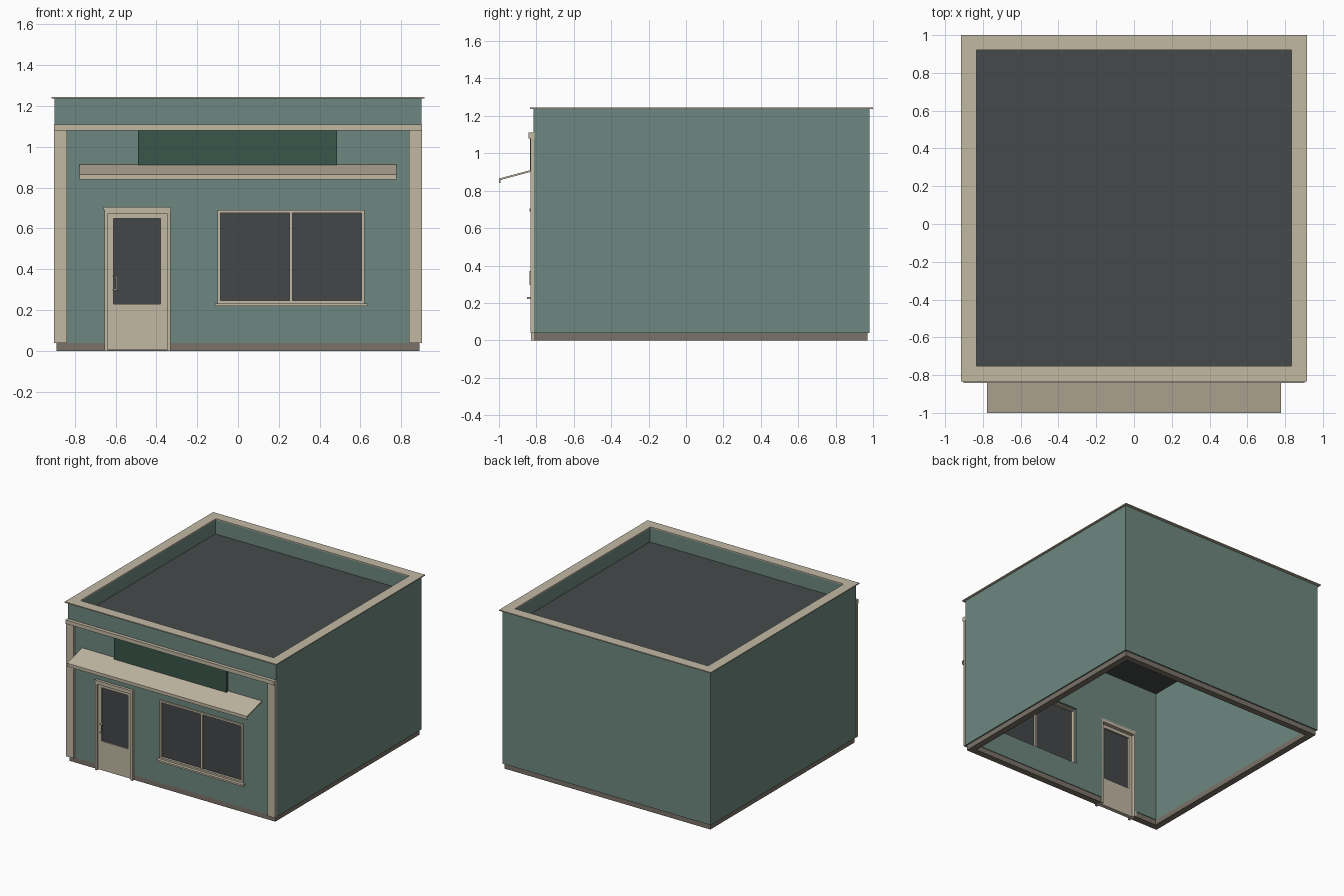
import bpy
import bmesh

cube = bpy.data.objects.get("Cube")
if cube:
    bpy.data.objects.remove(cube, do_unlink=True)


def material(name, rgb):
    m = bpy.data.materials.new(name)
    m.use_nodes = True
    m.diffuse_color = (*rgb, 1)
    for node in m.node_tree.nodes:
        if node.type == 'BSDF_PRINCIPLED':
            node.inputs["Base Color"].default_value = (*rgb, 1)
    return m


GREEN = material("sage_green_wall", (0.155, 0.245, 0.215))
CREAM = material("cream_trim", (0.54, 0.48, 0.37))
STONE = material("grey_brown_plinth", (0.195, 0.17, 0.138))
ROOF = material("charcoal_roof", (0.06, 0.068, 0.07))
GLASS = material("dark_glass", (0.056, 0.062, 0.066))
SIGN = material("dark_green_sign", (0.04, 0.092, 0.066))


def add_object(name, bm, mat):
    bmesh.ops.recalc_face_normals(bm, faces=bm.faces)
    mesh = bpy.data.meshes.new(name)
    bm.to_mesh(mesh)
    bm.free()
    obj = bpy.data.objects.new(name, mesh)
    if mat:
        mesh.materials.append(mat)
    bpy.context.scene.collection.objects.link(obj)
    return obj


def box(name, x, y, z, mat):
    """Box from (low, high) pairs on each axis."""
    bm = bmesh.new()
    bmesh.ops.create_cube(bm, size=1)
    for v in bm.verts:
        v.co = [lo + (c + 0.5) * (hi - lo) for c, (lo, hi) in zip(v.co, (x, y, z))]
    return add_object(name, bm, mat)


def extrude(bm, vec):
    new = bmesh.ops.extrude_face_region(bm, geom=bm.faces[:])["geom"]
    bmesh.ops.translate(bm, vec=vec, verts=[g for g in new if isinstance(g, bmesh.types.BMVert)])


def ring(name, half_x, y, width, z, mat):
    """Rectangular ring of walls with the given outer size and thickness."""
    bm = bmesh.new()

    def loop(d):
        hx, y0, y1 = half_x - d, y[0] + d, y[1] - d
        return [bm.verts.new((a, b, z[0])) for a, b in ((-hx, y0), (hx, y0), (hx, y1), (-hx, y1))]

    outer, inner = loop(0), loop(width)
    for i in range(4):
        j = (i + 1) % 4
        bm.faces.new((outer[i], outer[j], inner[j], inner[i]))
    extrude(bm, (0, 0, z[1] - z[0]))
    return add_object(name, bm, mat)


def cut(obj, x, z):
    """Cut an opening through the front wall."""
    cutter = box("opening_cutter", x, (-0.9, -0.7), z, None)
    cutter.hide_render = True
    mod = obj.modifiers.new("opening", 'BOOLEAN')
    mod.operation, mod.solver, mod.object = 'DIFFERENCE', 'EXACT', cutter
    deps = bpy.context.evaluated_depsgraph_get()
    result = bpy.data.meshes.new_from_object(obj.evaluated_get(deps))
    obj.modifiers.clear()
    obj.data = result
    bpy.data.objects.remove(cutter, do_unlink=True)


def frame(name, x, y, z, w, mat, bottom=True):
    """Side jambs, head and optional bottom rail around an opening."""
    box(name + "_side_right", (x[0], x[0] + w), y, z, mat)
    box(name + "_side_left", (x[1] - w, x[1]), y, z, mat)
    inner = (x[0] + w, x[1] - w)
    box(name + "_head", inner, y, (z[1] - w, z[1]), mat)
    if bottom:
        box(name + "_bottom", inner, y, (z[0], z[0] + w), mat)


# Shell: plinth, walls, roof and coping
DOOR_X, WIN_X, WIN_Z = (-0.645, -0.338), (-0.095, 0.615), (0.232, 0.685)
plinth = ring("plinth", 0.89, (-0.81, 0.97), 0.05, (0, 0.04), STONE)
walls = ring("walls", 0.9, (-0.815, 0.98), 0.06, (0.04, 1.237), GREEN)
cut(plinth, DOOR_X, (-0.1, 0.1))
cut(walls, DOOR_X, (-0.1, 0.695))
cut(walls, WIN_X, WIN_Z)
box("roof", (-0.845, 0.845), (-0.76, 0.925), (1.085, 1.125), ROOF)
ring("coping", 0.915, (-0.833, 1.0), 0.08, (1.237, 1.245), CREAM)

# Front trim and sign board
for side, s in (("left", 1), ("right", -1)):
    box("pilaster_" + side, sorted((s * 0.838, s * 0.902)), (-0.832, -0.814), (0.04, 1.08), CREAM)
box("cornice", (-0.902, 0.902), (-0.842, -0.81), (1.08, 1.11), CREAM)
box("sign_board", (-0.49, 0.485), (-0.834, -0.814), (0.91, 1.08), SIGN)

# Awning with a turned-down front lip
bm = bmesh.new()
profile = [(-0.814, 0.915), (-1, 0.865), (-1, 0.84), (-0.993, 0.84), (-0.993, 0.857), (-0.814, 0.905)]
bm.faces.new([bm.verts.new((-0.777, y, z)) for y, z in profile])
extrude(bm, (1.554, 0, 0))
add_object("awning", bm, CREAM)

# Window
frame("window_frame", (-0.1, 0.62), (-0.826, -0.775), (0.232, 0.69), 0.014, CREAM)
box("window_mullion", (0.253, 0.267), (-0.822, -0.785), (0.245, 0.677), CREAM)
box("window_glass", (-0.087, 0.607), (-0.807, -0.8), (0.245, 0.677), GLASS)
box("window_sill", (-0.113, 0.635), (-0.85, -0.77), (0.22, 0.233), CREAM)

# Door casing, leaf and glass
frame("door_casing", (-0.655, -0.33), (-0.83, -0.755), (0, 0.69), 0.017, CREAM, bottom=False)
box("door_header", (-0.658, -0.328), (-0.836, -0.755), (0.69, 0.705), CREAM)
LEAF_Y = (-0.815, -0.785)
box("door_kick_panel", (-0.638, -0.347), LEAF_Y, (0.004, 0.23), CREAM)
box("door_stile_right", (-0.638, -0.61), LEAF_Y, (0.23, 0.673), CREAM)
box("door_stile_left", (-0.38, -0.347), LEAF_Y, (0.23, 0.673), CREAM)
box("door_top_rail", (-0.61, -0.38), LEAF_Y, (0.648, 0.673), CREAM)
box("door_glass", (-0.61, -0.38), (-0.806, -0.798), (0.23, 0.648), GLASS)

# Pull handle
box("handle_grip", (-0.6, -0.594), (-0.836, -0.83), (0.297, 0.37), CREAM)
for name, z in (("lower", 0.297), ("upper", 0.364)):
    box("handle_mount_" + name, (-0.616, -0.594), (-0.83, -0.812), (z, z + 0.006), CREAM)
